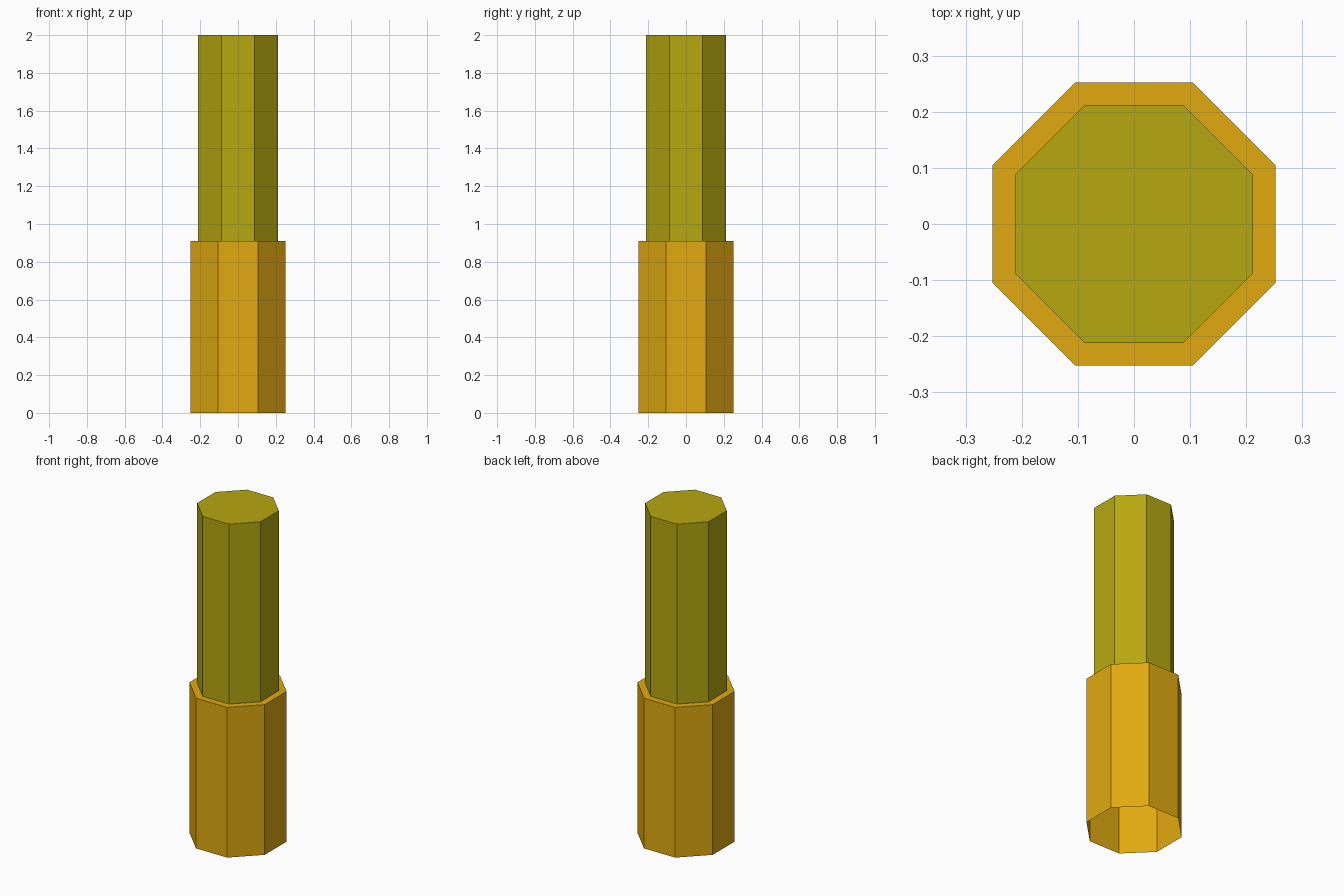
import bpy, bmesh, math

if "Cube" in bpy.data.objects:
    bpy.data.objects.remove(bpy.data.objects["Cube"])

SIDES = 8
STEP_Z = 0.91


def material(name, color):
    mat = bpy.data.materials.new(name)
    mat.diffuse_color = (*color, 1.0)
    mat.use_nodes = True
    mat.node_tree.nodes["Principled BSDF"].inputs["Base Color"].default_value = mat.diffuse_color
    return mat


def ring(bm, apothem, z):
    # octagon with flat sides facing the axes
    r = apothem / math.cos(math.pi / SIDES)
    return [bm.verts.new((r * math.cos((i + 0.5) * math.tau / SIDES),
                          r * math.sin((i + 0.5) * math.tau / SIDES), z))
            for i in range(SIDES)]


def stacked_rings(name, rings, mat, cap_top=False):
    bm = bmesh.new()
    loops = [ring(bm, a, z) for a, z in rings]
    for low, high in zip(loops, loops[1:]):
        for i in range(SIDES):
            j = (i + 1) % SIDES
            bm.faces.new((low[i], low[j], high[j], high[i]))
    if cap_top:
        bm.faces.new(loops[-1])
    mesh = bpy.data.meshes.new(name)
    bm.to_mesh(mesh)
    bm.free()
    mesh.materials.append(mat)
    obj = bpy.data.objects.new(name, mesh)
    bpy.context.collection.objects.link(obj)
    return obj


# Wide lower sleeve: open underneath, with a flat shoulder on top
stacked_rings("lower_sleeve",
              [(0.2525, 0), (0.2525, STEP_Z), (0.212, STEP_Z)],
              material("orange", (0.75, 0.40, 0.005)))

# Narrower upper shaft rising from the shoulder, closed on top
stacked_rings("upper_shaft",
              [(0.212, STEP_Z), (0.212, 2.0)],
              material("olive", (0.47, 0.39, 0.005)), cap_top=True)
